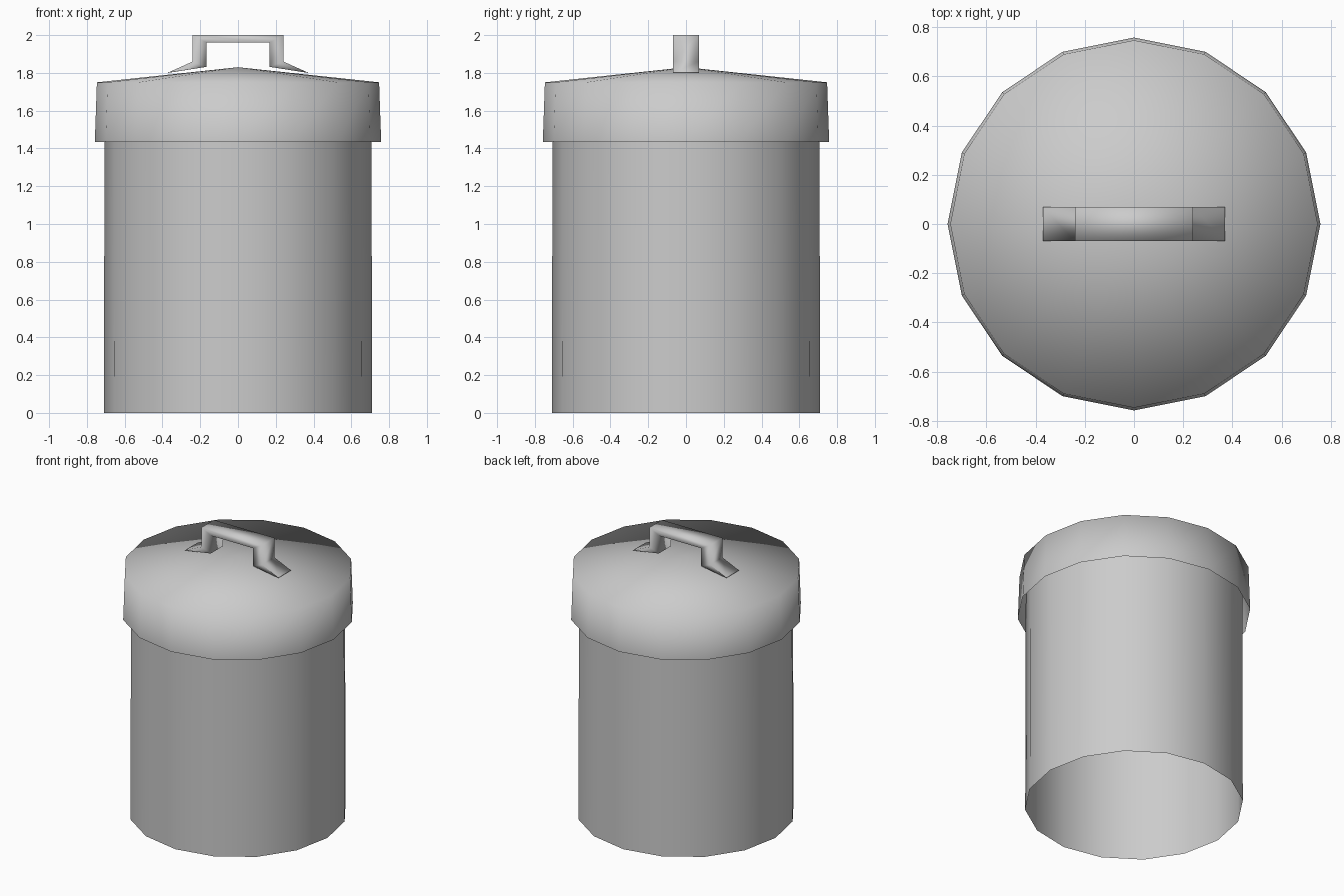
import bpy, bmesh
from math import cos, sin, tau

cube = bpy.data.objects.get("Cube")
if cube:
    bpy.data.objects.remove(cube, do_unlink=True)

SIDES = 16

metal = bpy.data.materials.new("grey_metal")
metal.use_nodes = True
metal.diffuse_color = (0.6, 0.6, 0.6, 1)
metal.node_tree.nodes["Principled BSDF"].inputs["Base Color"].default_value = (0.6, 0.6, 0.6, 1)


def finish(bm, name):
    """Turn a bmesh into a smooth-shaded object."""
    bmesh.ops.recalc_face_normals(bm, faces=bm.faces)
    for f in bm.faces:
        f.smooth = True
    mesh = bpy.data.meshes.new(name)
    bm.to_mesh(mesh)
    bm.free()
    mesh.materials.append(metal)
    obj = bpy.data.objects.new(name, mesh)
    bpy.context.collection.objects.link(obj)
    return obj


def shell(name, rings, apex=None):
    """Open round shell through (radius, z) rings, closed by a cone if apex is set."""
    bm = bmesh.new()
    loops = [[bm.verts.new((r * cos(tau * i / SIDES), r * sin(tau * i / SIDES), z))
              for i in range(SIDES)] for r, z in rings]
    tip = bm.verts.new((0, 0, apex)) if apex else None
    for i in range(SIDES):
        j = (i + 1) % SIDES
        for low, high in zip(loops, loops[1:]):
            bm.faces.new((low[i], low[j], high[j], high[i]))
        if tip:
            bm.faces.new((loops[-1][i], loops[-1][j], tip))
    return finish(bm, name)


# Bin body: open tube reaching up inside the lid
shell("body", [(0.71, 0), (0.706, 1.74)])

# Lid: slightly tapered skirt with a shallow cone on top
shell("lid", [(0.758, 1.435), (0.747, 1.75)], apex=1.83)

# Handle: matching outer and inner paths joined into a bar with flared feet
right_outer = [(0.37, 1.802), (0.24, 1.86), (0.24, 2.0)]
right_inner = [(0.37, 1.80), (0.167, 1.832), (0.167, 1.96)]


def mirrored(path):
    return path + [(-x, z) for x, z in reversed(path)]


bm = bmesh.new()
sections = []
for (ox, oz), (ix, iz) in zip(mirrored(right_outer), mirrored(right_inner)):
    sections.append([bm.verts.new(p) for p in
                     ((ox, -0.07, oz), (ox, 0.07, oz), (ix, 0.07, iz), (ix, -0.07, iz))])
for a, b in zip(sections, sections[1:]):
    for k in range(4):
        m = (k + 1) % 4
        bm.faces.new((a[k], a[m], b[m], b[k]))
bm.faces.new(sections[0])
bm.faces.new(sections[-1])
finish(bm, "lid_handle")
